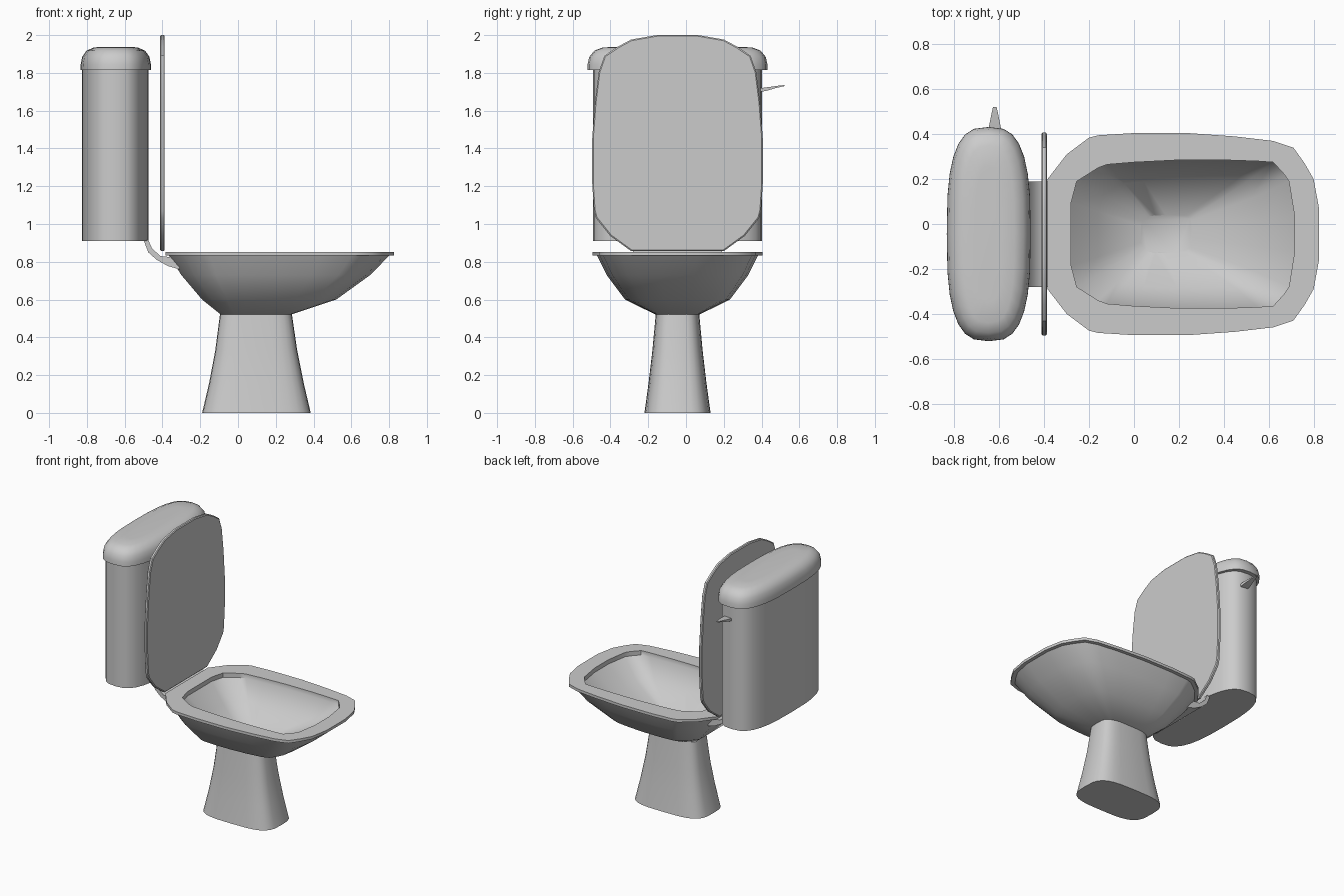
import bpy, bmesh, math
from mathutils import Vector

cube = bpy.data.objects.get("Cube")
if cube:
    bpy.data.objects.remove(cube)

MID_Y = -0.045  # symmetry plane of every part

ceramic = bpy.data.materials.new("grey ceramic")
ceramic.use_nodes = True
ceramic.diffuse_color = (0.6, 0.6, 0.6, 1)
ceramic.node_tree.nodes["Principled BSDF"].inputs["Base Color"].default_value = (0.6, 0.6, 0.6, 1)


def loft(name, rings, angle=40):
    """Skin a list of equal-length rings and cap both ends."""
    bm = bmesh.new()
    loops = [[bm.verts.new(p) for p in ring] for ring in rings]
    for a, b in zip(loops, loops[1:]):
        for i in range(len(a)):
            j = (i + 1) % len(a)
            bm.faces.new((a[i], a[j], b[j], b[i]))
    bm.faces.new(loops[0])
    bm.faces.new(loops[-1])
    bmesh.ops.recalc_face_normals(bm, faces=bm.faces)
    mesh = bpy.data.meshes.new(name)
    bm.to_mesh(mesh)
    bm.free()
    mesh.materials.append(ceramic)
    obj = bpy.data.objects.new(name, mesh)
    bpy.context.collection.objects.link(obj)
    bpy.ops.object.select_all(action='DESELECT')
    obj.select_set(True)
    bpy.context.view_layer.objects.active = obj
    bpy.ops.object.shade_smooth_by_angle(angle=math.radians(angle))
    return obj


def mirrored(half):
    """Full outline from (x, half width) points."""
    return [(x, w) for x, w in half] + [(x, -w) for x, w in reversed(half)]


def level(outline, z):
    return [Vector((x, MID_Y + w, z)) for x, w in outline]


def fit(outline, x0, x1, half_width):
    """Rescale an outline to a new length range and half width."""
    xs = [p[0] for p in outline]
    wide = max(p[1] for p in outline)
    lo, hi = min(xs), max(xs)
    return [(x0 + (x - lo) / (hi - lo) * (x1 - x0), w / wide * half_width)
            for x, w in outline]


def oval(cx, rx, ry, power, n=28):
    """Superellipse outline."""
    pts = []
    for i in range(n):
        t = 2 * math.pi * i / n
        c, s = math.cos(t), math.sin(t)
        pts.append((cx + rx * math.copysign(abs(c) ** (2 / power), c),
                    ry * math.copysign(abs(s) ** (2 / power), s)))
    return pts


rim = mirrored([(-.385, .245), (-.3, .355), (-.2, .43), (-.16, .44), (0, .45), (.24, .45),
                (.45, .435), (.62, .415), (.71, .385), (.76, .315), (.8, .245), (.825, .11)])
hole = mirrored([(-.28, .14), (-.255, .235), (-.16, .295), (-.12, .31), (0, .32), (.2, .33),
                 (.4, .33), (.55, .325), (.62, .32), (.67, .265), (.69, .235), (.715, .08)])

# Bowl: outer shell, flat rim and hollow inside in one skin
loft("bowl", [
    level(fit(rim, -.09, .28, .115), .52),
    level(fit(rim, -.19, .52, .278), .60),
    level(fit(rim, -.30, .70, .375), .73),
    level(fit(rim, -.365, .80, .425), .832),
    level(rim, .832),
    level(rim, .852),
    level(hole, .852),
    level(hole, .82),
    level(fit(hole, -.16, .57, .24), .70),
    level(fit(hole, .03, .26, .085), .57),
])

# Pedestal flaring to the floor
loft("pedestal", [
    level(oval(.0975, .2875, .175, 3.5), 0),
    level(oval(.0975, .25, .153, 3.5), .16),
    level(oval(.0965, .217, .133, 3.5), .33),
    level(oval(.095, .19, .115, 3.5), .525),
])

# Cistern and its domed cover
loft("cistern", [level(oval(-.65, .175, .447, 2.9), z) for z in (.91, 1.83)])
loft("cistern_cover", [level(oval(-.647, rx, ry, 2.9), z) for rx, ry, z in (
    (.187, .477, 1.815), (.186, .476, 1.845), (.178, .467, 1.885),
    (.155, .44, 1.918), (.115, .395, 1.935), (.06, .3, 1.938))], 50)

# Raised seat lid, same outline as the rim stood upright
upright = fit(rim, .857, 2.0, .452)
inset = fit(rim, .863, 1.994, .446)
loft("seat_lid", [[Vector((x, MID_Y + w, z)) for z, w in shape]
                  for x, shape in ((-.412, inset), (-.407, upright),
                                   (-.393, upright), (-.388, inset))], 30)

# Curved bracket joining cistern to bowl
bracket = [(-.5, .915), (-.475, .915), (-.455, .87), (-.41, .83), (-.36, .825),
           (-.31, .82), (-.31, .76), (-.37, .777), (-.43, .81), (-.475, .85)]
loft("bracket", [[Vector((x, MID_Y + side * .235, z)) for x, z in bracket]
                 for side in (-1, 1)])

# Flush handle, a thin tapering lever
loft("flush_handle", [
    [Vector((-.62 + sx * w, y, z + sz * t)) for sx, sz in ((-1, -1), (1, -1), (1, 1), (-1, 1))]
    for y, z, w, t in ((.38, 1.707, .03, .01), (.43, 1.715, .027, .009),
                       (.48, 1.726, .017, .005), (.522, 1.733, .008, .003))])
